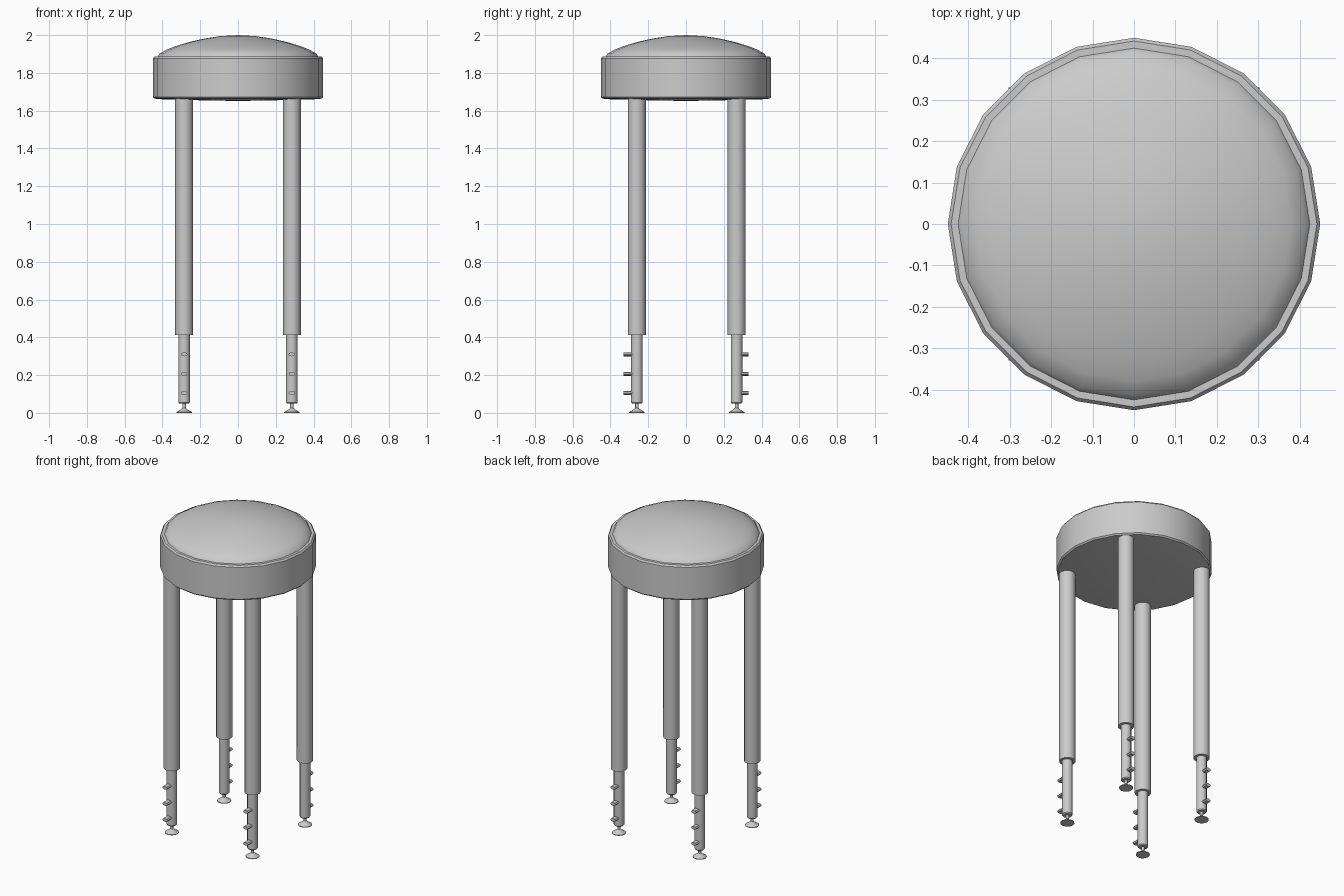
import bpy, bmesh, math
from mathutils import Matrix

if "Cube" in bpy.data.objects:
    bpy.data.objects.remove(bpy.data.objects["Cube"])


def lathe(name, profile, sides, loc=(0, 0, 0), angle=35, rot=None, flatten=1.0):
    """Revolve (radius, height) points around z; radius 0 makes a pole."""
    bm = bmesh.new()
    rings = []
    for r, z in profile:
        if r == 0:
            rings.append([bm.verts.new((0, 0, z))])
        else:
            rings.append([bm.verts.new((r * math.cos(2 * math.pi * i / sides),
                                        r * flatten * math.sin(2 * math.pi * i / sides), z))
                          for i in range(sides)])
    for a, b in zip(rings, rings[1:]):
        for i in range(sides):
            j = (i + 1) % sides
            if len(a) == 1:
                bm.faces.new((a[0], b[j], b[i]))
            elif len(b) == 1:
                bm.faces.new((a[i], a[j], b[0]))
            else:
                bm.faces.new((a[i], a[j], b[j], b[i]))
    if rot is not None:
        bmesh.ops.transform(bm, matrix=rot, verts=bm.verts)
    bmesh.ops.recalc_face_normals(bm, faces=bm.faces)
    me = bpy.data.meshes.new(name)
    bm.to_mesh(me)
    bm.free()
    ob = bpy.data.objects.new(name, me)
    bpy.context.collection.objects.link(ob)
    ob.location = loc
    bpy.ops.object.select_all(action='DESELECT')
    ob.select_set(True)
    bpy.context.view_layer.objects.active = ob
    bpy.ops.object.shade_smooth_by_angle(angle=math.radians(angle))
    return ob


# padded seat: side band, rolled edge and domed cushion
lathe("seat", [(0, 1.652), (0.13, 1.653), (0.425, 1.661), (0.442, 1.664), (0.45, 1.672),
               (0.45, 1.876), (0.442, 1.886), (0.425, 1.886), (0.415, 1.902),
               (0.38, 1.922), (0.336, 1.94), (0.26, 1.963), (0.177, 1.982),
               (0.09, 1.995), (0, 2.0)], 20)

# four adjustable legs
for x, side in ((-0.285, "left"), (0.285, "right")):
    for y, end in ((-0.26, "front"), (0.268, "back")):
        tag = f"{end}_{side}"
        lathe(tag + "_leg_tube", [(0, 0.412), (0.048, 0.412), (0.048, 1.67), (0, 1.67)],
              12, (x, y, 0))
        lathe(tag + "_leg_extension", [(0, 0.05), (0.026, 0.05), (0.031, 0.056),
                                       (0.031, 0.43), (0, 0.43)], 12, (x, y, 0))
        # levelling foot with thin stem
        lathe(tag + "_foot", [(0, 0), (0.041, 0), (0.041, 0.004), (0.015, 0.02),
                              (0.009, 0.026), (0.009, 0.055), (0, 0.055)], 12, (x, y, 0))
        # height pins facing outward
        s = -1 if y < 0 else 1
        rot = Matrix.Rotation(-s * math.pi / 2, 4, 'X')
        length = 0.33 - abs(y)
        for k, z in enumerate((0.105, 0.207, 0.31)):
            lathe(f"{tag}_pin_{k + 1}", [(0, 0), (0.018, 0), (0.018, length), (0, length)],
                  8, (x, y, z), rot=rot, flatten=0.58)
